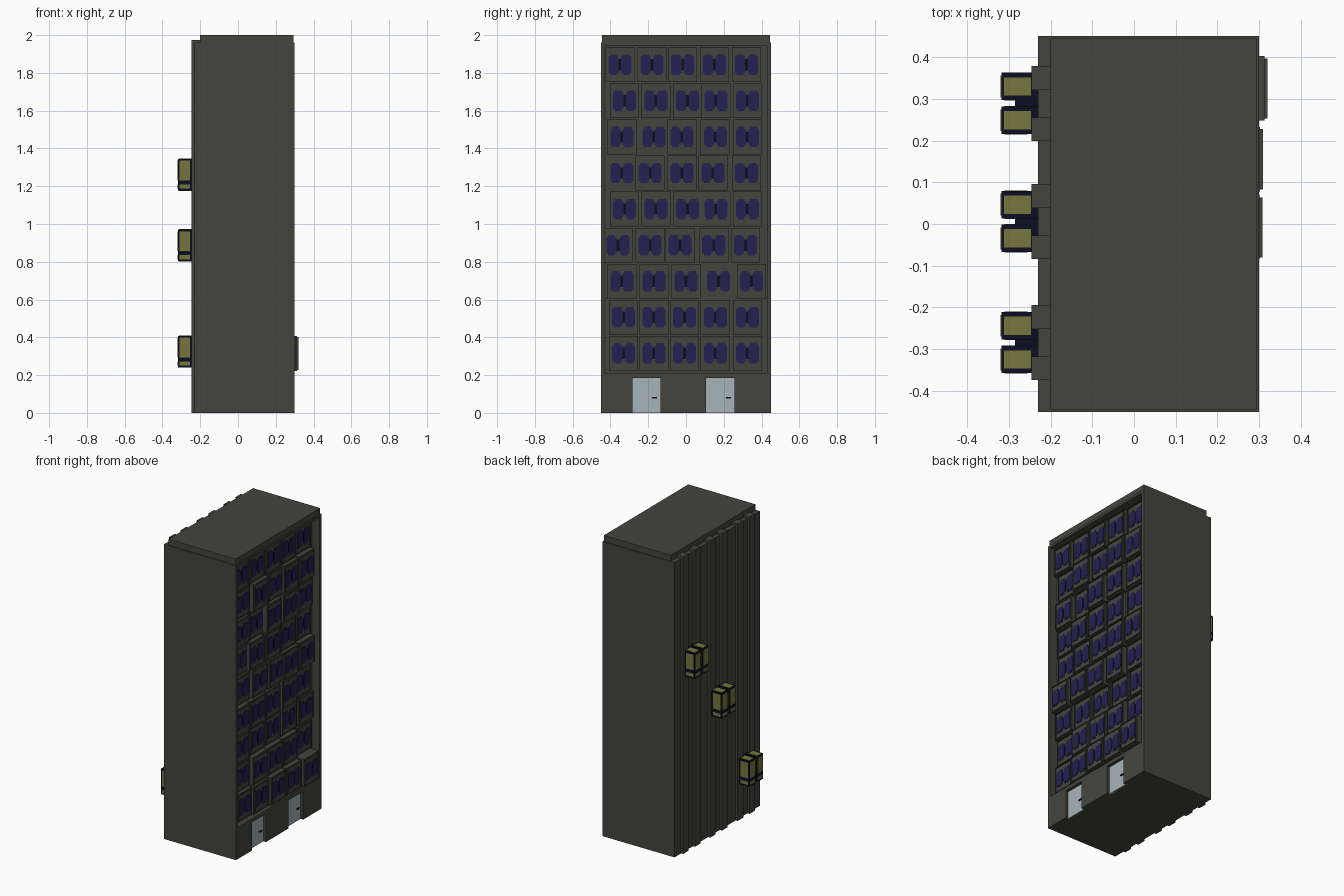
import bpy, bmesh, random
from mathutils import Vector

if "Cube" in bpy.data.objects:
    bpy.data.objects.remove(bpy.data.objects["Cube"])

random.seed(4)


def material(name, rgb):
    m = bpy.data.materials.new(name)
    m.diffuse_color = (*rgb, 1)
    m.use_nodes = True
    m.node_tree.nodes["Principled BSDF"].inputs["Base Color"].default_value = m.diffuse_color
    return m


WALL = material("grey concrete", (0.058, 0.060, 0.049))
GLASS = material("blue glass", (0.018, 0.015, 0.085))
OLIVE = material("olive glass", (0.18, 0.18, 0.047))
NAVY = material("navy frame", (0.004, 0.004, 0.018))
DOOR = material("pale door", (0.38, 0.46, 0.49))


def add_box(bm, x, y, z):
    """Axis-aligned box from three (min, max) ranges."""
    r = bmesh.ops.create_cube(bm, size=1)
    for v in r["verts"]:
        for i, (a, b) in enumerate((x, y, z)):
            v.co[i] = a if v.co[i] < 0 else b
    return r["verts"]


def make(name, bm, mat):
    me = bpy.data.meshes.new(name)
    bm.to_mesh(me)
    bm.free()
    ob = bpy.data.objects.new(name, me)
    bpy.context.collection.objects.link(ob)
    me.materials.append(mat)
    return ob


def boxes(name, mat, ranges):
    bm = bmesh.new()
    for r in ranges:
        add_box(bm, *r)
    return make(name, bm, mat)


# Main block with a recessed facade and two doorways cut in
door_spans = [(-0.282, -0.134), (0.105, 0.257)]
body = boxes("main_block", WALL, [((-0.23, 0.30), (-0.45, 0.45), (0, 1.96))])
cutter = boxes("facade_cutter", WALL,
               [((0.245, 0.5), (-0.43, 0.43), (0.212, 1.945))] +
               [((0.275, 0.5), s, (-0.1, 0.187)) for s in door_spans])
cutter.hide_render = True
mod = body.modifiers.new("cut", "BOOLEAN")
mod.operation, mod.solver, mod.object = "DIFFERENCE", "EXACT", cutter
bpy.context.view_layer.objects.active = body
bpy.ops.object.modifier_apply(modifier=mod.name)
bpy.data.objects.remove(cutter)

# Roof cap
boxes("roof_cap", WALL, [((-0.20, 0.294), (-0.444, 0.444), (1.955, 2.0))])

# Vertical strips on the rear wall, in three pairs
strips = []
for yc in (0.289, 0.006, -0.284):
    for a, b in ((-0.09, -0.034), (0.032, 0.09)):
        strips.append(((-0.245, -0.19), (yc + a, yc + b), (0, 1.975)))
boxes("rear_strips", WALL, strips)

# Doors and handles
boxes("doors", DOOR, [((0.27, 0.281), s, (0, 0.186)) for s in door_spans])
boxes("door_handles", NAVY,
      [((0.281, 0.287), (s[1] - 0.045, s[1] - 0.02), (0.076, 0.084)) for s in door_spans])

# Window panel centres along y, one list per floor from the bottom up
floors = [
    (-0.33, -0.17, -0.008, 0.155, 0.325),
    (-0.33, -0.17, -0.008, 0.155, 0.325),
    (-0.34, -0.17, 0.0, 0.172, 0.347),
    (-0.36, -0.19, -0.032, 0.147, 0.315),
    (-0.325, -0.16, 0.008, 0.158, 0.325),
    (-0.34, -0.19, -0.022, 0.142, 0.32),
    (-0.34, -0.17, -0.022, 0.155, 0.325),
    (-0.325, -0.16, 0.008, 0.158, 0.325),
    (-0.35, -0.18, -0.018, 0.15, 0.32),
]
panels, panes, mullions = bmesh.new(), bmesh.new(), bmesh.new()
for f, centres in enumerate(floors):
    z = 0.315 + 0.191 * f
    for c, y in enumerate(centres):
        front = random.uniform(0.255, 0.292)
        if f == 0:
            front = (0.285, 0.295, 0.308, 0.309, 0.32)[c]
        # stepped panel: slab, raised rim, sunken window field
        vs = add_box(panels, (0.24, front - 0.007), (y - 0.077, y + 0.077), (z - 0.092, z + 0.092))
        face = max({fc for v in vs for fc in v.link_faces},
                   key=lambda q: q.calc_center_median().x)
        for inset, push in ((0.007, 0.007), (0.005, -0.006)):
            bmesh.ops.inset_region(panels, faces=[face], thickness=inset)
            moved = bmesh.ops.extrude_discrete_faces(panels, faces=[face])["faces"]
            face = moved[0]
            bmesh.ops.translate(panels, verts=list(face.verts), vec=Vector((push, 0, 0)))
        x0 = front - 0.006
        # pair of panes, each a tall plate with a wider middle
        for s in (-1, 1):
            yc = y + s * 0.034
            add_box(panes, (x0 - 0.002, x0 + 0.003), (yc - 0.019, yc + 0.019), (z - 0.054, z + 0.054))
            add_box(panes, (x0 - 0.002, x0 + 0.004), (yc - 0.027, yc + 0.027), (z - 0.043, z + 0.043))
        add_box(mullions, (x0 - 0.002, x0 + 0.002), (y - 0.007, y + 0.007), (z - 0.03, z + 0.03))
make("window_panels", panels, WALL)
make("window_panes", panes, GLASS)
make("window_mullions", mullions, NAVY)

# Rear bay windows: twin navy boxes with olive plates on every open side
frames, glass = [], []
for yc, z in ((0.289, 1.177), (0.006, 0.803), (-0.284, 0.24)):
    frames.append(((-0.285, -0.225), (yc - 0.03, yc + 0.03), (z + 0.01, z + 0.16)))
    for s in (-1, 1):
        m = yc + s * 0.0405
        y0, y1 = m - 0.033, m + 0.033
        frames.append(((-0.318, -0.225), (y0, y1), (z, z + 0.168)))
        glass.append(((-0.312, -0.247), (m - 0.022, m + 0.022), (z - 0.001, z + 0.170)))
        for a, b in ((0.010, 0.032), (0.054, 0.158)):
            glass.append(((-0.320, -0.25), (m - 0.026, m + 0.026), (z + a, z + b)))
            glass.append(((-0.310, -0.255), (y0 - 0.001, y1 + 0.001), (z + a, z + b)))
boxes("bay_frames", NAVY, frames)
boxes("bay_glass", OLIVE, glass)
